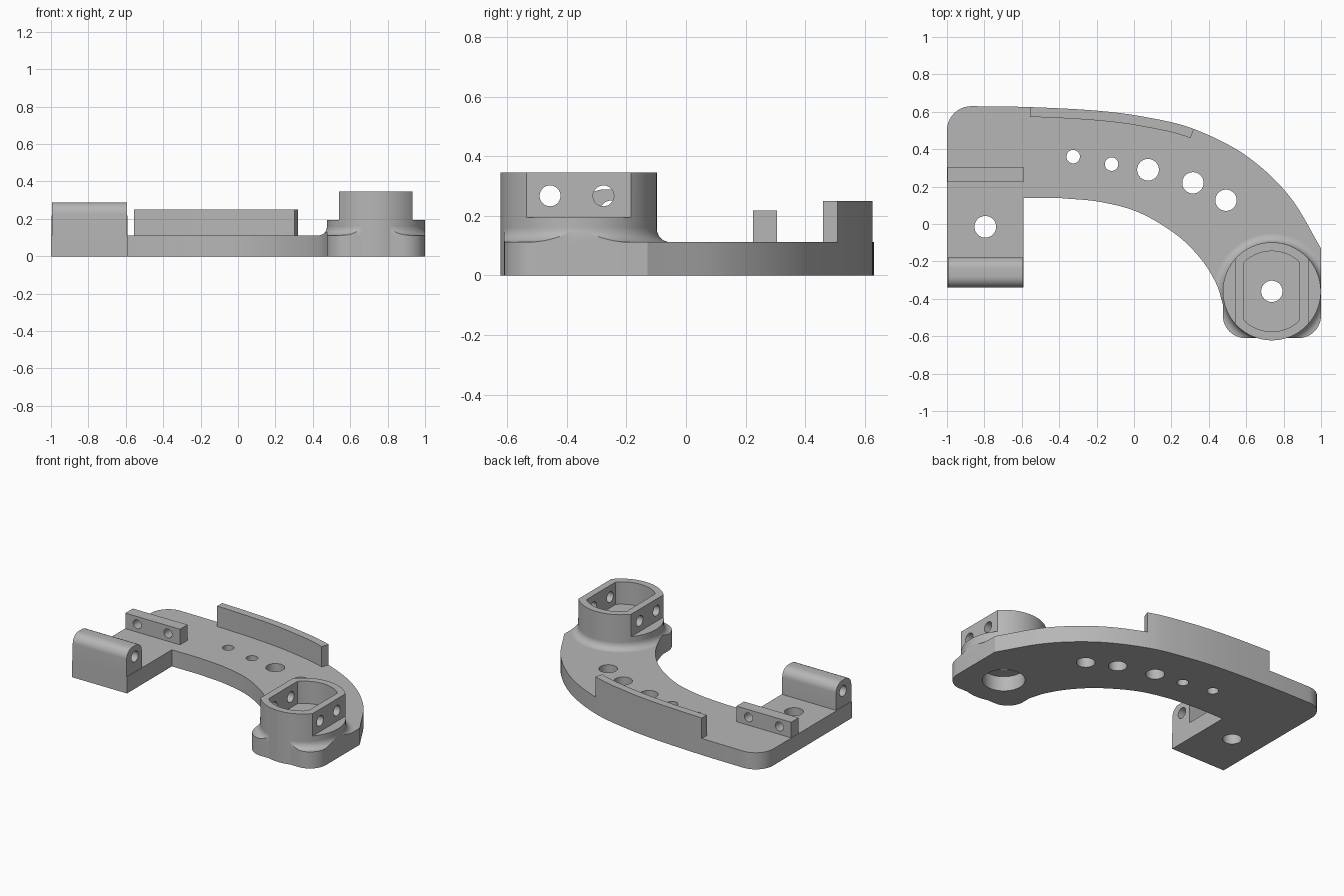
import bpy, bmesh, math
from mathutils import Vector, Matrix

cube = bpy.data.objects.get("Cube")
if cube:
    bpy.data.objects.remove(cube, do_unlink=True)

grey = bpy.data.materials.new("plain grey")
grey.use_nodes = True
colour = (0.47, 0.47, 0.47, 1)
grey.diffuse_color = colour
grey.node_tree.nodes["Principled BSDF"].inputs["Base Color"].default_value = colour

PLATE_TOP = 0.112
HUB = Vector((0.737, -0.36))
HUB_R = 0.262


def finish(name, bm):
    bmesh.ops.recalc_face_normals(bm, faces=bm.faces)
    mesh = bpy.data.meshes.new(name)
    bm.to_mesh(mesh)
    bm.free()
    mesh.materials.append(grey)
    obj = bpy.data.objects.new(name, mesh)
    bpy.context.collection.objects.link(obj)
    return obj


def prism(name, outline, low, high):
    bm = bmesh.new()
    face = bm.faces.new([bm.verts.new((p[0], p[1], low)) for p in outline])
    new = bmesh.ops.extrude_face_region(bm, geom=[face])["geom"]
    top = [v for v in new if isinstance(v, bmesh.types.BMVert)]
    bmesh.ops.translate(bm, verts=top, vec=(0, 0, high - low))
    return finish(name, bm)


def box(name, x0, x1, y0, y1, z0, z1):
    return prism(name, [(x0, y0), (x1, y0), (x1, y1), (x0, y1)], z0, z1)


def rod(name, centre, radius, length, axis="Z", sides=48):
    turn = {"X": Matrix.Rotation(math.pi / 2, 4, "Y"),
            "Y": Matrix.Rotation(math.pi / 2, 4, "X"), "Z": Matrix()}[axis]
    bm = bmesh.new()
    bmesh.ops.create_cone(bm, cap_ends=True, segments=sides, radius1=radius,
                          radius2=radius, depth=length,
                          matrix=Matrix.Translation(centre) @ turn)
    return finish(name, bm)


def combine(obj, tools, operation="DIFFERENCE"):
    for tool in tools:
        mod = obj.modifiers.new("cut", "BOOLEAN")
        mod.operation, mod.solver, mod.object = operation, "EXACT", tool
        bpy.context.view_layer.objects.active = obj
        bpy.ops.object.modifier_apply(modifier=mod.name)
        bpy.data.objects.remove(tool, do_unlink=True)


def spline(points, steps=8):
    """Smooth curve through the points."""
    pts = [Vector(p) for p in points]
    pts = [2 * pts[0] - pts[1]] + pts + [2 * pts[-1] - pts[-2]]
    out = []
    for a, b, c, d in zip(pts, pts[1:], pts[2:], pts[3:]):
        for i in range(steps):
            t = i / steps
            out.append(0.5 * (2 * b + (c - a) * t + (2 * a - 5 * b + 4 * c - d) * t ** 2
                              + (3 * b - a - 3 * c + d) * t ** 3))
    return out + [pts[-2]]


def arc(cx, cy, r, start, end, steps=10):
    angles = [math.radians(start + (end - start) * i / steps) for i in range(steps + 1)]
    return [Vector((cx + r * math.cos(a), cy + r * math.sin(a))) for a in angles]


# Curved plate outline, clockwise from the front left corner
outer = spline([(-0.87, 0.63), (-0.555, 0.625), (-0.2, 0.606), (0.06, 0.572),
                (0.32, 0.508), (0.6, 0.365), (0.83, 0.15), (1, -0.13)])
inner = spline([(0.475, -0.43), (0.44, -0.32), (0.36, -0.19), (0.23, -0.06),
                (0.03, 0.06), (-0.18, 0.118), (-0.39, 0.138)])
outline = ([Vector((-1, -0.34))] + arc(-0.87, 0.5, 0.13, 180, 90)[:-1] + outer
           + arc(0.88, -0.49, 0.12, 0, -90) + arc(0.595, -0.49, 0.12, -90, -180)
           + inner + [Vector((-0.59, 0.138)), Vector((-0.59, -0.34))])
plate = prism("base_plate", outline, 0, PLATE_TOP)
holes = [(-0.325, 0.36, 0.036), (-0.12, 0.32, 0.036), (0.075, 0.29, 0.058),
         (0.315, 0.22, 0.057), (0.492, 0.127, 0.057), (-0.795, -0.015, 0.058)]
combine(plate, [rod("cutter", (x, y, 0), r, 1) for x, y, r in holes])
combine(plate, [rod("cutter", (HUB.x, HUB.y, 0), HUB_R, 1, sides=96)])

# Round hub with two flats, a pocket, a bore and cross holes
hub = rod("hub", (HUB.x, HUB.y, 0.173), HUB_R, 0.346, sides=96)
pocket = [(min(max(p.x, 0.588), 0.885), p.y) for p in arc(HUB.x, HUB.y, 0.215, 0, 360, 64)[:-1]]
clean = [p for i, p in enumerate(pocket)
         if not (p[0] == pocket[i - 1][0] == pocket[(i + 1) % len(pocket)][0])]
cutters = [box("cutter", 0.3, 0.54, -0.8, 0, 0.195, 0.5),
           box("cutter", 0.932, 1.2, -0.8, 0, 0.195, 0.5),
           prism("cutter", clean, 0.195, 0.5),
           rod("cutter", (HUB.x, HUB.y, 0), 0.057, 1),
           rod("cutter", (HUB.x, HUB.y, 0), 0.13, 0.2)]
cutters += [rod("cutter", (HUB.x, y, 0.267), 0.035, 0.8, "X") for y in (-0.456, -0.277)]
combine(hub, cutters)

# Concave fillet between hub and plate, trimmed to the plate outline
size = 0.045
section = [(HUB_R - 0.01, PLATE_TOP - 0.01), (HUB_R + size, PLATE_TOP - 0.01)]
section += [tuple(p) for p in arc(HUB_R + size, PLATE_TOP + size, size, 270, 180, 8)]
section += [(HUB_R - 0.01, PLATE_TOP + size)]
bm = bmesh.new()
rings = []
for i in range(96):
    a = 2 * math.pi * i / 96
    rings.append([bm.verts.new((HUB.x + r * math.cos(a), HUB.y + r * math.sin(a), z))
                  for r, z in section])
for i, ring in enumerate(rings):
    before = rings[i - 1]
    for j in range(len(section)):
        bm.faces.new([before[j - 1], before[j], ring[j], ring[j - 1]])
fillet = finish("hub_fillet", bm)
combine(fillet, [prism("cutter", outline, -0.1, 0.5)], "INTERSECT")

# Raised rail following the outer edge
edge = outer[8:33]
inside = []
for i, p in enumerate(edge):
    along = (edge[min(i + 1, len(edge) - 1)] - edge[max(i - 1, 0)]).normalized()
    inside.append(p + 0.052 * Vector((along.y, -along.x)))
rail = prism("edge_rail", edge + inside[::-1], PLATE_TOP, 0.25)

# Low cross bar with two holes
bar = box("cross_bar", -0.998, -0.59, 0.225, 0.305, PLATE_TOP, 0.217)
combine(bar, [rod("cutter", (x, 0.26, 0.165), 0.03, 0.4, "Y") for x in (-0.91, -0.68)])

# Hinge block with a rounded top and a lengthwise hole
block = box("hinge_block", -0.995, -0.593, -0.34, -0.178, PLATE_TOP, 0.288)
bm = bmesh.new()
bm.from_mesh(block.data)
top_edges = [e for e in bm.edges if all(v.co.z > 0.28 for v in e.verts)
             and abs(e.verts[0].co.x - e.verts[1].co.x) > 0.1]
bmesh.ops.bevel(bm, geom=top_edges, offset=0.06, segments=8, profile=0.5, affect="EDGES")
bm.to_mesh(block.data)
bm.free()
combine(block, [rod("cutter", (-0.8, -0.252, 0.215), 0.036, 0.8, "X")])

# Smooth curved faces, keep crisp edges
bpy.ops.object.select_all(action="DESELECT")
for obj in (plate, hub, fillet, rail, bar, block):
    obj.select_set(True)
bpy.context.view_layer.objects.active = plate
bpy.ops.object.shade_smooth_by_angle(angle=math.radians(30))
